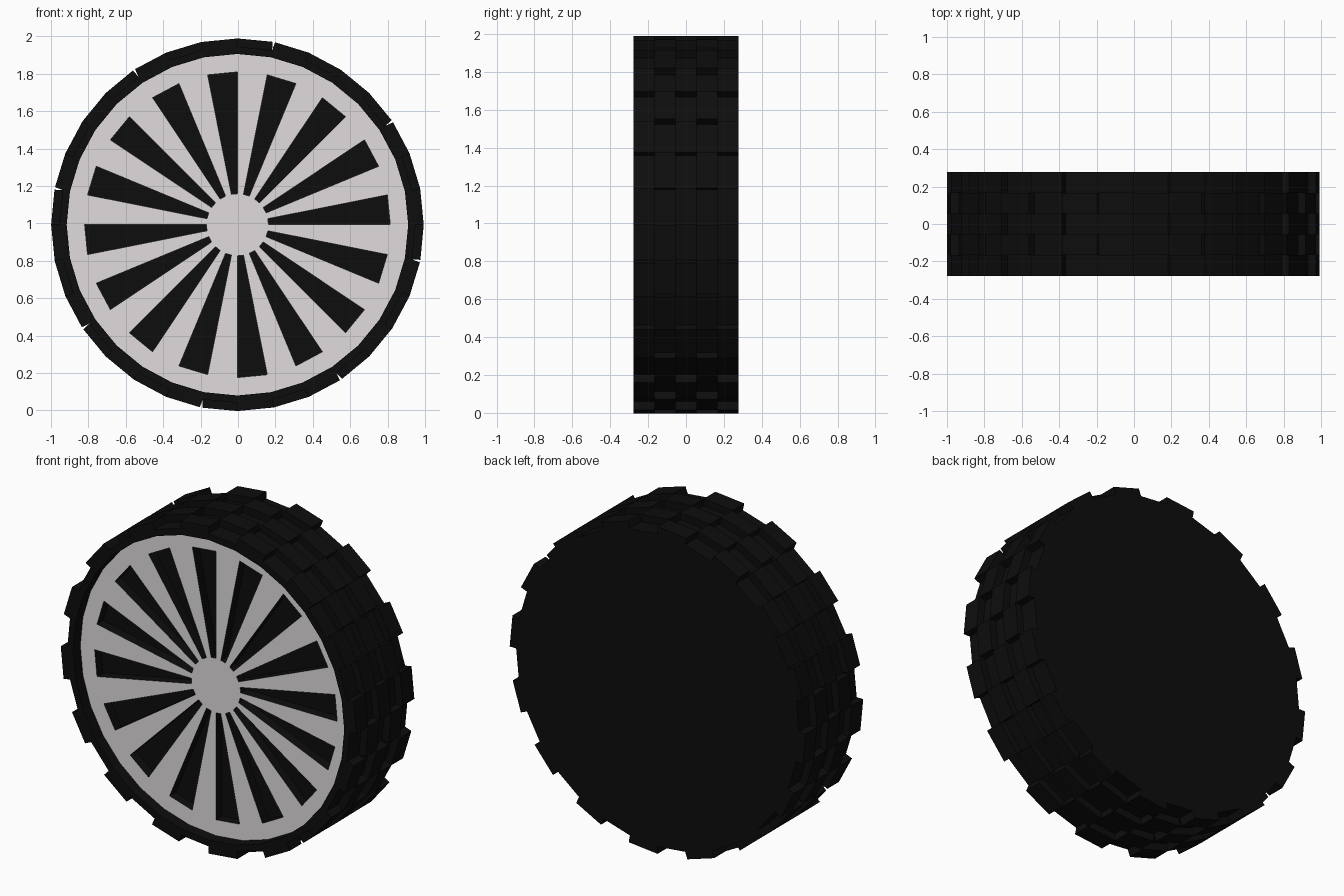
import bpy, bmesh
from math import sin, cos, pi

if "Cube" in bpy.data.objects:
    bpy.data.objects.remove(bpy.data.objects["Cube"])

N = 32               # sides of the wheel
CX, CZ = -0.003, 0.993   # axle position
HALF = 0.278         # half width
R_OUT, R_BASE, R_RIM, R_SLOT, R_HUB = 0.996, 0.952, 0.913, 0.817, 0.166
Y_FACE, Y_SLOT = -HALF + 0.07, -HALF + 0.13


def material(name, color):
    m = bpy.data.materials.new(name)
    m.diffuse_color = (*color, 1)
    m.use_nodes = True
    m.node_tree.nodes["Principled BSDF"].inputs["Base Color"].default_value = m.diffuse_color
    return m


black = material("black_rubber", (0.004, 0.004, 0.004))
silver = material("silver", (0.75, 0.71, 0.73))


def pt(r, k, y, shift=0.0):
    """Point on the wheel at radius r, side k, with a small tangential shift."""
    a = 2 * pi * k / N
    return (CX + r * cos(a) - shift * sin(a), y, CZ + r * sin(a) + shift * cos(a))


def face(bm, pts, mat=0):
    f = bm.faces.new([bm.verts.new(p) for p in pts])
    f.material_index = mat


def band(bm, r0, y0, r1, y1, k, mat=0):
    face(bm, [pt(r0, k, y0), pt(r1, k, y1), pt(r1, k + 1, y1), pt(r0, k + 1, y0)], mat)


def finish(bm, name, mats, weld=True):
    if weld:
        bmesh.ops.remove_doubles(bm, verts=bm.verts, dist=1e-5)
    bmesh.ops.recalc_face_normals(bm, faces=bm.faces)
    me = bpy.data.meshes.new(name)
    bm.to_mesh(me)
    bm.free()
    for m in mats:
        me.materials.append(m)
    bpy.context.collection.objects.link(bpy.data.objects.new(name, me))


# Tyre body: inner lip wall, front lip, running surface and closed back
bm = bmesh.new()
for k in range(N):
    band(bm, R_RIM, Y_FACE, R_RIM, -HALF, k)
    band(bm, R_RIM, -HALF, R_BASE, -HALF, k)
    band(bm, R_BASE, -HALF, R_BASE, HALF, k)
face(bm, [pt(R_BASE, k, HALF) for k in range(N)])
finish(bm, "tyre", [black])

# Tread: five rows of blocks in a checker pattern, small notch every fourth side
bm = bmesh.new()
row_w = 2 * HALF / 5
for row in range(5):
    y0 = -HALF + row * row_w
    for k in range(row % 2, N, 2):
        s0 = 0.007 if k % 4 == 3 else 0
        s1 = -0.007 if (k + 1) % 4 == 3 else 0
        a, b = [[bm.verts.new(p) for p in (
            pt(R_BASE, k, y), pt(R_OUT, k, y, s0),
            pt(R_OUT, k + 1, y, s1), pt(R_BASE, k + 1, y))]
            for y in (y0, y0 + row_w)]
        bm.faces.new(a)
        bm.faces.new(b[::-1])
        for i in range(3):
            bm.faces.new((a[i], b[i], b[i + 1], a[i + 1]))
finish(bm, "tread_blocks", [black], weld=False)

# Rim: flat recessed disc, spokes on odd sides, deeper black slots on even sides
bm = bmesh.new()
for k in range(N):
    band(bm, R_RIM, Y_FACE, R_SLOT, Y_FACE, k)
    if k % 2:
        band(bm, R_SLOT, Y_FACE, R_HUB, Y_FACE, k)
    else:
        band(bm, R_SLOT, Y_SLOT, R_HUB, Y_SLOT, k, 1)
        band(bm, R_SLOT, Y_FACE, R_SLOT, Y_SLOT, k, 1)
        band(bm, R_HUB, Y_FACE, R_HUB, Y_SLOT, k, 1)
        for e in (k, k + 1):
            face(bm, [pt(R_SLOT, e, Y_FACE), pt(R_HUB, e, Y_FACE),
                      pt(R_HUB, e, Y_SLOT), pt(R_SLOT, e, Y_SLOT)], 1)
face(bm, [pt(R_HUB, k, Y_FACE) for k in range(N)])
finish(bm, "rim", [silver, black])
